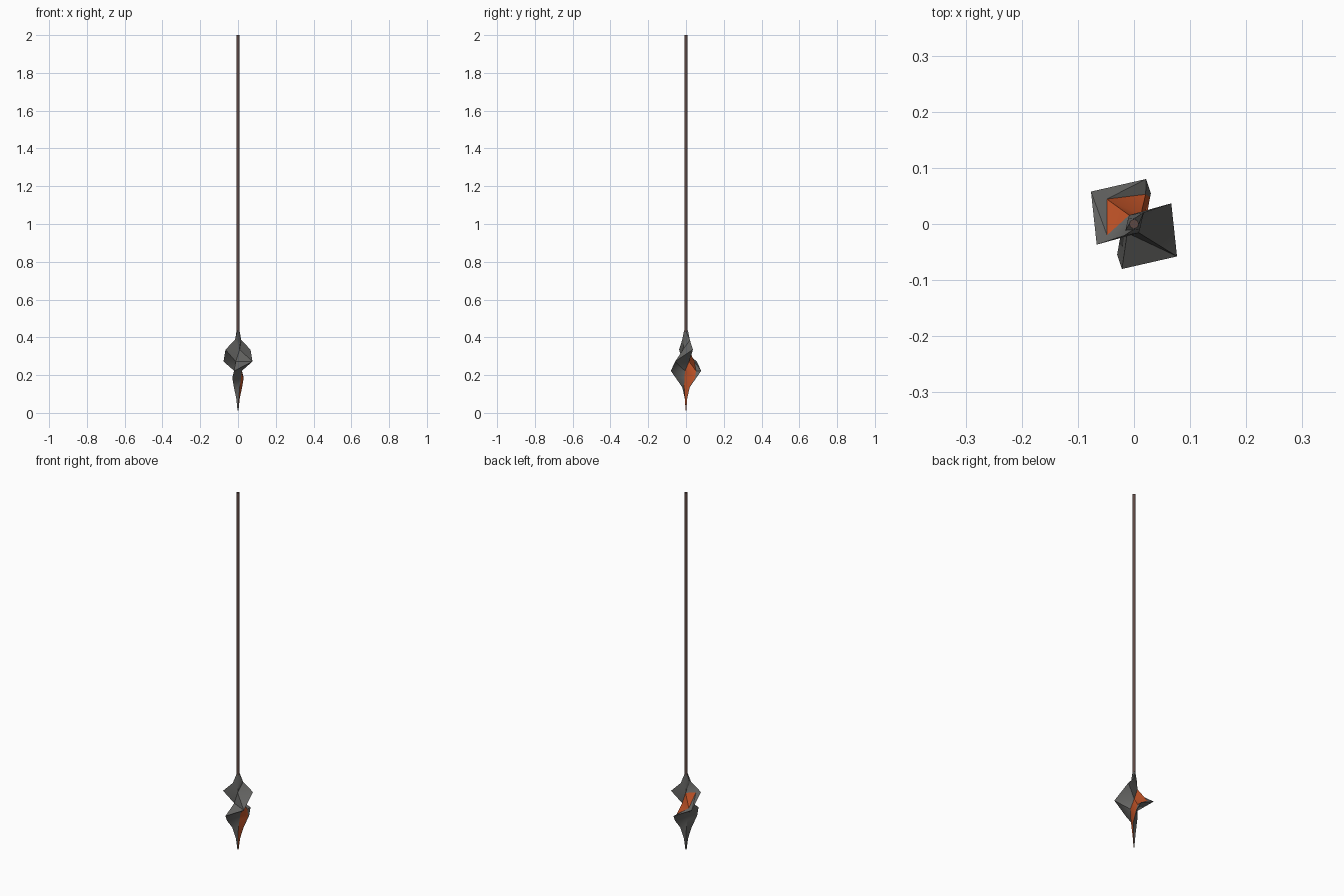
import bpy, bmesh, math
from mathutils import Vector

if "Cube" in bpy.data.objects:
    bpy.data.objects.remove(bpy.data.objects["Cube"])


def material(name, rgb):
    m = bpy.data.materials.new(name)
    m.diffuse_color = (*rgb, 1)
    m.use_nodes = True
    m.node_tree.nodes["Principled BSDF"].inputs["Base Color"].default_value = m.diffuse_color
    return m


steel = material("dark_steel", (0.13, 0.13, 0.125))
orange = material("burnt_orange", (0.52, 0.085, 0.02))
wood = material("brown_wood", (0.11, 0.065, 0.055))


def finish(name, bm, mats, angle):
    bmesh.ops.recalc_face_normals(bm, faces=bm.faces[:])
    me = bpy.data.meshes.new(name)
    bm.to_mesh(me)
    bm.free()
    for m in mats:
        me.materials.append(m)
    ob = bpy.data.objects.new(name, me)
    bpy.context.collection.objects.link(ob)
    bpy.context.view_layer.objects.active = ob
    ob.select_set(True)
    bpy.ops.object.shade_smooth_by_angle(angle=math.radians(angle))
    ob.select_set(False)
    return ob


# Twisted spear head: rings of (z, half width, half thickness, twist degrees)
rings = [
    (0.435, 0.011, 0.008, 80),
    (0.385, 0.027, 0.014, 50),
    (0.335, 0.076, 0.018, 29),
    (0.272, 0.096, 0.020, -37),
    (0.222, 0.083, 0.020, -105),
    (0.185, 0.062, 0.018, -119),
    (0.135, 0.029, 0.013, -138),
    (0.075, 0.011, 0.007, -145),
    (0.012, 0.003, 0.002, -145),
]
bm = bmesh.new()
loops = []
for z, w, t, deg in rings:
    a = math.radians(deg)
    u = Vector((math.cos(a), math.sin(a), 0))
    v = Vector((-math.sin(a), math.cos(a), 0))
    # diamond section; the third point bounds the painted inlay
    f = 0.68 if z > 0.2 else 0.9
    section = [(w, 0), (0, t), (-w * f, t * (1 - f)), (-w, 0), (0, -t)]
    loops.append([bm.verts.new(u * p + v * q + Vector((0, 0, z))) for p, q in section])
for i, (top, low) in enumerate(zip(loops, loops[1:])):
    for k in range(5):
        n = (k + 1) % 5
        face = bm.faces.new((top[k], top[n], low[n], low[k]))
        face.material_index = 1 if k == 1 and i >= 2 else 0
bm.faces.new(loops[0])
bm.faces.new(loops[-1])
bmesh.ops.triangulate(bm, faces=[f for f in bm.faces if len(f.verts) == 4])
finish("spear_head", bm, [steel, orange], 35)

# Long shaft
bm = bmesh.new()
bmesh.ops.create_cone(bm, cap_ends=True, segments=8, radius1=0.0085, radius2=0.0085, depth=1.6)
bmesh.ops.translate(bm, verts=bm.verts[:], vec=(0, 0, 1.2))
finish("shaft", bm, [wood], 50)
